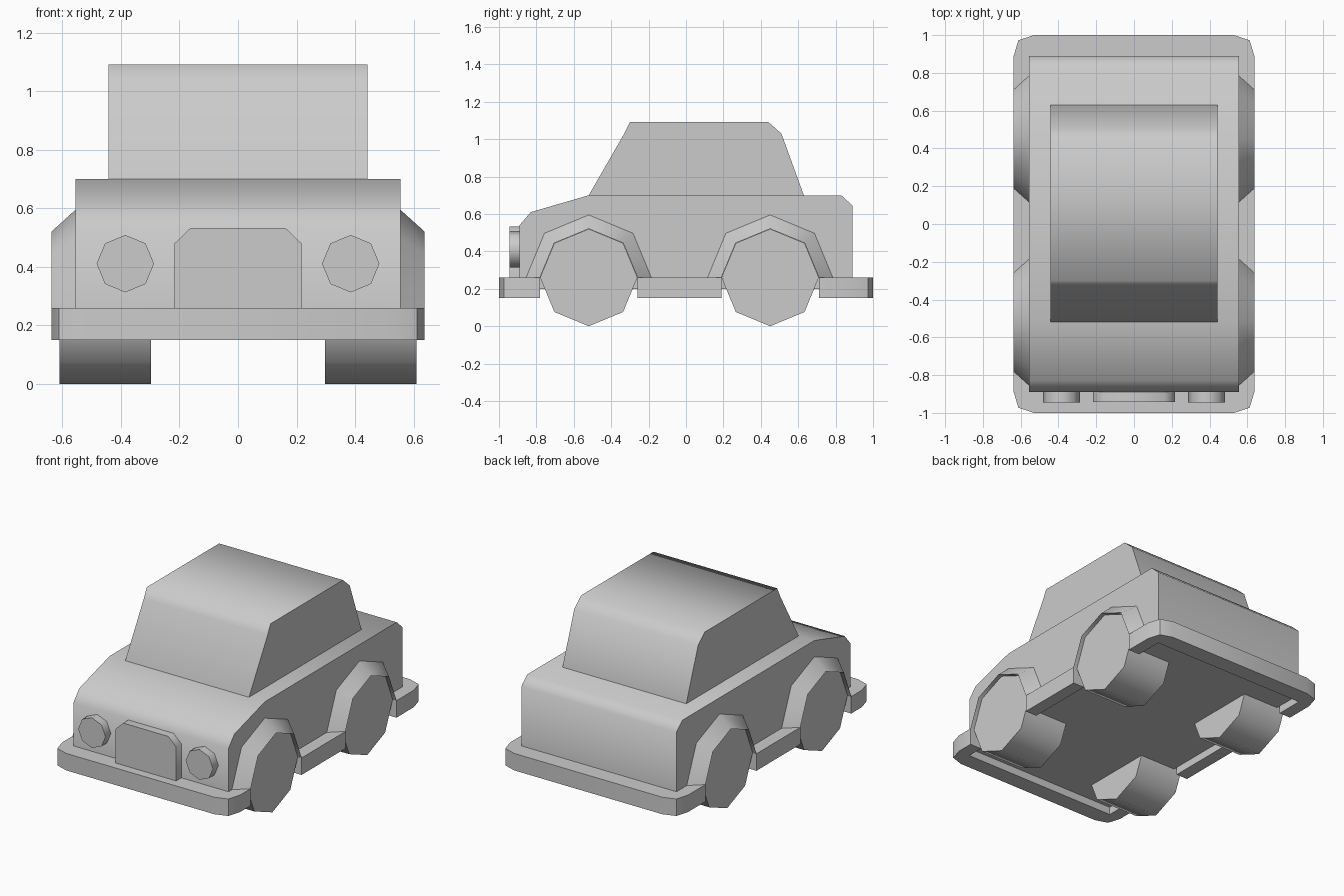
import bpy, bmesh, math

if "Cube" in bpy.data.objects:
    bpy.data.objects.remove(bpy.data.objects["Cube"])

grey = bpy.data.materials.new("light grey")
grey.diffuse_color = (0.6, 0.6, 0.6, 1)
grey.use_nodes = True
grey.node_tree.nodes["Principled BSDF"].inputs["Base Color"].default_value = grey.diffuse_color


def finish(name, bm, angle=50):
    bmesh.ops.recalc_face_normals(bm, faces=bm.faces)
    mesh = bpy.data.meshes.new(name)
    bm.to_mesh(mesh)
    bm.free()
    mesh.materials.append(grey)
    mesh.shade_smooth()
    mesh.set_sharp_from_angle(angle=math.radians(angle))
    obj = bpy.data.objects.new(name, mesh)
    bpy.context.collection.objects.link(obj)
    return obj


def prism(name, profile, axis, lo, hi, angle=50):
    """Extrude a 2D profile along x (y,z), y (x,z) or z (x,y)."""
    bm = bmesh.new()

    def place(p, d):
        c = list(p)
        c.insert(axis, d)
        return bm.verts.new(c)

    a = [place(p, lo) for p in profile]
    b = [place(p, hi) for p in profile]
    bm.faces.new(a)
    bm.faces.new(b[::-1])
    n = len(a)
    for i in range(n):
        j = (i + 1) % n
        bm.faces.new((a[i], a[j], b[j], b[i]))
    return finish(name, bm, angle)


def octagon(u, v, r):
    return [(u + r * math.sin(i * math.pi / 4), v + r * math.cos(i * math.pi / 4))
            for i in range(8)]


# Main body and cabin, side profiles extruded across the car
prism("body", [(-0.89, 0.20), (-0.89, 0.54), (-0.83, 0.61), (-0.52, 0.70),
               (0.83, 0.70), (0.89, 0.645), (0.89, 0.20)], 0, -0.555, 0.555)
prism("cabin", [(-0.52, 0.695), (-0.52, 0.70), (-0.33, 1.03), (-0.30, 1.092),
                (0.44, 1.092), (0.51, 1.03), (0.63, 0.70), (0.63, 0.695)],
      0, -0.443, 0.443, 66)

WHEEL_R, WHEEL_Z = 0.26, 0.26
FRONT_Y, REAR_Y = -0.52, 0.45
EDGE = 0.637

# Bumpers wrap round both ends of the body and stop at the wheels
for name, s, stop in (("front_bumper", -1, FRONT_Y - WHEEL_R),
                      ("rear_bumper", 1, REAR_Y + WHEEL_R)):
    half = [(0.555, s * 0.89), (0.555, stop), (EDGE, stop),
            (EDGE, s * 0.89), (0.612, s * 0.973), (0.53, s * 1.0)]
    prism(name, half + [(-x, y) for x, y in reversed(half)], 2, 0.15, 0.26)

# Grille
prism("grille", [(-0.217, 0.255), (-0.217, 0.48), (-0.162, 0.533),
                 (0.162, 0.533), (0.217, 0.48), (0.217, 0.255)], 1, -0.943, -0.88)

for side, s in (("left", -1), ("right", 1)):
    # Side sill between the wheels
    y0, y1 = FRONT_Y + WHEEL_R, REAR_Y - WHEEL_R
    prism(side + "_sill", [(s * 0.555, y0), (s * EDGE, y0),
                           (s * EDGE, y1), (s * 0.555, y1)], 2, 0.15, 0.26)
    # Headlight
    prism(side + "_headlight", octagon(s * 0.385, 0.411, 0.098), 1, -0.945, -0.88)

    for end, cy in (("front", FRONT_Y), ("rear", REAR_Y)):
        # Wheel
        prism(f"{end}_{side}_wheel", octagon(cy, WHEEL_Z, WHEEL_R), 0,
              s * 0.298, s * 0.61)
        # Flared arch: a triangular section swept over the wheel
        bm = bmesh.new()
        rings = []
        for i in range(5):
            t = i * math.pi / 4
            rings.append([bm.verts.new((s * x, cy + r * math.cos(t),
                                        WHEEL_Z + r * math.sin(t)))
                          for x, r in ((0.555, 0.335), (EDGE, 0.261), (0.555, 0.261))])
        for a, b in zip(rings, rings[1:]):
            for k in range(3):
                m = (k + 1) % 3
                bm.faces.new((a[k], a[m], b[m], b[k]))
        bm.faces.new(rings[0])
        bm.faces.new(rings[-1])
        finish(f"{end}_{side}_arch", bm)
